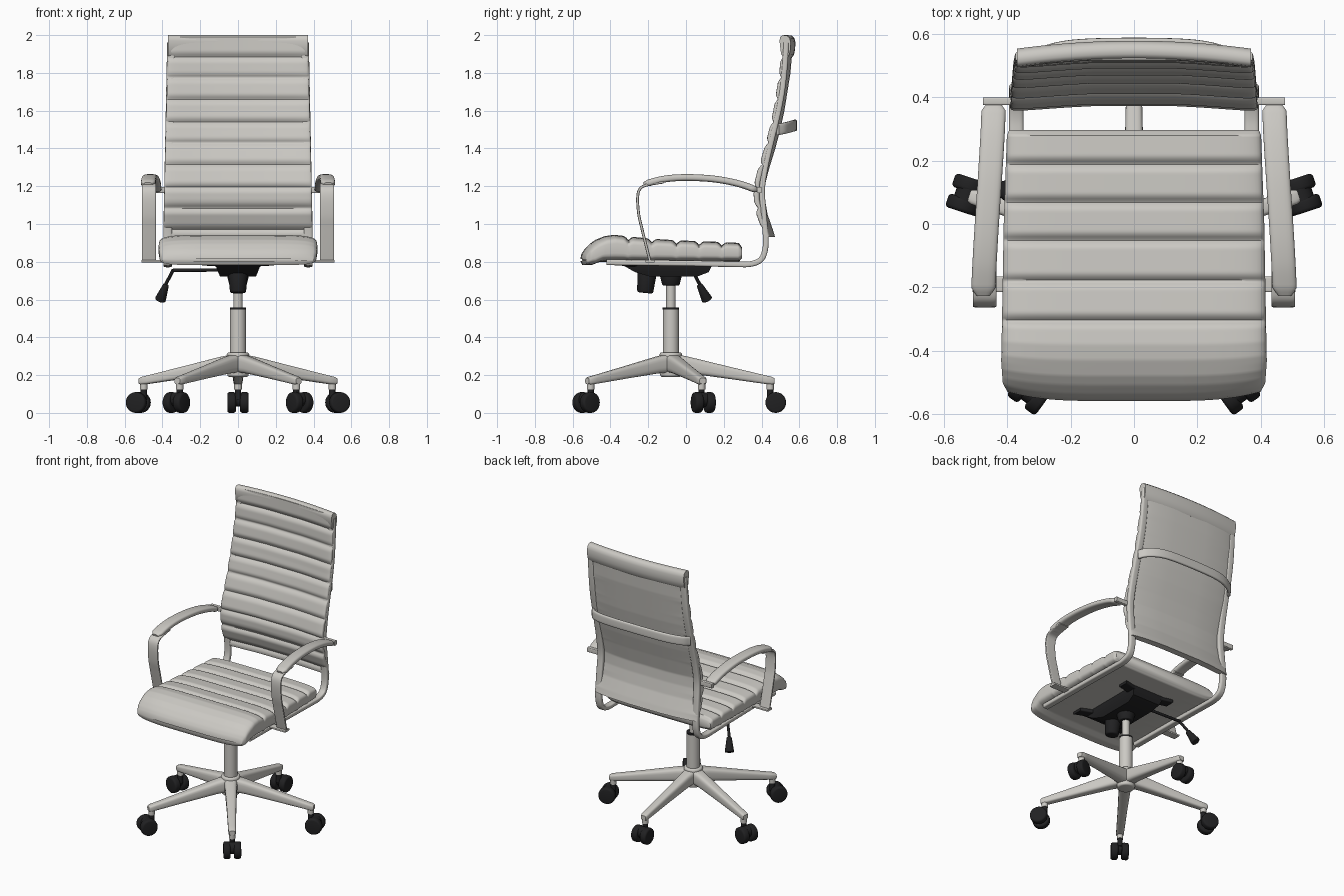
import bpy, bmesh, math
from mathutils import Vector, Matrix

if "Cube" in bpy.data.objects:
    bpy.data.objects.remove(bpy.data.objects["Cube"])


def material(name, rgb):
    m = bpy.data.materials.new(name)
    m.diffuse_color = (*rgb, 1)
    m.use_nodes = True
    m.node_tree.nodes["Principled BSDF"].inputs["Base Color"].default_value = m.diffuse_color
    return m


GREY = material("warm light grey", (0.60, 0.585, 0.55))
BLACK = material("black plastic", (0.015, 0.015, 0.016))


def finish(name, bm, mat, angle=40):
    bmesh.ops.recalc_face_normals(bm, faces=bm.faces)
    me = bpy.data.meshes.new(name)
    bm.to_mesh(me)
    bm.free()
    me.materials.append(mat)
    me.shade_smooth()
    me.set_sharp_from_angle(angle=math.radians(angle))
    ob = bpy.data.objects.new(name, me)
    bpy.context.collection.objects.link(ob)
    return ob


def loft(name, rings, mat, angle=40):
    bm = bmesh.new()
    vs = [[bm.verts.new(p) for p in r] for r in rings]
    n = len(vs[0])
    for a, b in zip(vs, vs[1:]):
        for i in range(n):
            bm.faces.new((a[i], a[(i + 1) % n], b[(i + 1) % n], b[i]))
    bm.faces.new(vs[0])
    bm.faces.new(vs[-1])
    return finish(name, bm, mat, angle)


def cyl(name, p1, p2, r1, r2, mat, bevel=0.0, seg=32):
    p1, p2 = Vector(p1), Vector(p2)
    d = p2 - p1
    bm = bmesh.new()
    bmesh.ops.create_cone(bm, cap_ends=True, segments=seg, radius1=r1, radius2=r2, depth=d.length)
    if bevel:
        rim = [e for e in bm.edges if abs(e.verts[0].co.z - e.verts[1].co.z) < 1e-6]
        bmesh.ops.bevel(bm, geom=rim, offset=bevel, segments=3, profile=0.5, affect='EDGES')
    rot = d.to_track_quat('Z', 'Y').to_matrix().to_4x4()
    bm.transform(Matrix.Translation((p1 + p2) / 2) @ rot)
    return finish(name, bm, mat)


def superellipse(n, p):
    out = []
    for i in range(n):
        a = 2 * math.pi * (i + 0.5) / n
        c, s = math.cos(a), math.sin(a)
        out.append((math.copysign(abs(c) ** p, c), math.copysign(abs(s) ** p, s)))
    return out


def interp(table, t):
    for (a, u), (b, v) in zip(table, table[1:]):
        if t <= b:
            return u + (v - u) * max(0, t - a) / (b - a)
    return table[-1][1]


def smooth_path(pts, steps=8):
    p = [Vector(q) for q in pts]
    p = [2 * p[0] - p[1]] + p + [2 * p[-1] - p[-2]]
    out = []
    for a, b, c, d in zip(p, p[1:], p[2:], p[3:]):
        for k in range(steps):
            t = k / steps
            out.append(0.5 * (2 * b + (c - a) * t + (2 * a - 5 * b + 4 * c - d) * t * t
                              + (3 * b - a - 3 * c + d) * t ** 3))
    return out + [p[-2]]


def sweep(name, pts, side, w, t, mat, p=0.5, round_ends=False, steps=8):
    path, side = smooth_path(pts, steps), Vector(side)
    rings, last = [], len(path) - 1
    for i, q in enumerate(path):
        tan = path[min(i + 1, last)] - path[max(i - 1, 0)]
        nor = tan.cross(side).normalized()
        k = min(1, 0.55 + 0.25 * min(i, last - i)) if round_ends else 1
        rings.append([q + side * (c * w / 2 * k) + nor * (s * t / 2 * k) for c, s in superellipse(20, p)])
    return loft(name, rings, mat)


def groove(t, seams, depth, width):
    d = min(abs(t - s) for s in seams)
    return depth * max(0, 1 - d / width) ** 2


# Seat cushion: cross-sections along y with stitched grooves on top
seat_top = [(-.56, .815), (-.555, .84), (-.54, .864), (-.51, .895), (-.48, .916), (-.43, .936), (-.38, .943),
            (-.305, .934), (-.18, .922), (-.05, .914), (.07, .909), (.19, .905), (.28, .90), (.297, .875)]
seat_low = [(-.56, .805), (-.55, .782), (-.5, .783), (-.455, .80), (.28, .80), (.297, .82)]
seat_half = [(-.56, .40), (-.53, .415), (-.45, .42), (0, .412), (.28, .402), (.297, .395)]
rings = []
for i in range(151):
    y = -.56 + .857 * i / 150
    lo = interp(seat_low, y)
    hi = interp(seat_top, y) - groove(y, [-.305, -.18, -.05, .07, .19], .02, .03)
    hw = interp(seat_half, y)
    front = max(0, min(1, (-.3 - y) / .26))
    rings.append([(hw * c, y + .03 * front * abs(c) ** 4, (lo + hi) / 2 + s * (hi - lo) / 2)
                  for c, s in superellipse(48, .38)])
loft("seat_cushion", rings, GREY, 50)

# Backrest panel: cross-sections along z, concave across, grooved at the front
back_front = [(.93, .405), (.97, .393), (1.05, .365), (1.13, .351), (1.2, .349), (1.3, .375), (1.4, .406),
              (1.5, .432), (1.6, .454), (1.8, .486), (1.9, .494), (2, .497)]
back_half = [(.93, .395), (1.2, .39), (1.6, .38), (2, .368)]
seams = [.97, 1.085, 1.195, 1.315, 1.43, 1.54, 1.66, 1.775, 1.885]
rings = []
for i in range(161):
    z = .93 + 1.06 * i / 160
    f = interp(back_front, z)
    lo, hi, hw = f + groove(z, seams, .017, .035), f + .045, interp(back_half, z)
    rings.append([(hw * c, (lo + hi) / 2 + s * (hi - lo) / 2 + .025 * (1 - c * c), z)
                  for c, s in superellipse(48, .4)])
loft("backrest_panel", rings, GREY, 50)

# Rolled headrest along the top edge
roll = [(.503, 1.90), (.495, 1.97), (.499, 1.99), (.512, 2.0), (.535, 1.997), (.548, 1.985), (.554, 1.965),
        (.553, 1.925), (.546, 1.895), (.535, 1.88), (.52, 1.88)]
loft("headrest_roll", [[(x, y + .025 * (1 - (x / .37) ** 2), z) for y, z in roll]
                       for x in [-.37 + .037 * i for i in range(21)]], GREY, 50)

# Crossbar behind the back
sweep("back_crossbar", [(-.37, .485, 1.50), (-.335, .525, 1.508), (-.25, .562, 1.518), (-.12, .576, 1.522),
                        (.12, .576, 1.522), (.25, .562, 1.518), (.335, .525, 1.508), (.37, .485, 1.50)],
      (0, 0, 1), .06, .022, GREY)

# Side frames and armrests, mirrored left and right
frame = [(-.42, .797), (0, .792), (.25, .787), (.34, .788), (.395, .81), (.418, .86), (.422, .93), (.412, 1.05),
         (.403, 1.18), (.42, 1.3), (.447, 1.42), (.483, 1.57), (.508, 1.7), (.524, 1.85), (.53, 1.96)]
pad = [(.443, .38, 1.178), (.447, .28, 1.213), (.455, .15, 1.238), (.465, 0, 1.246), (.472, -.12, 1.237),
       (.477, -.225, 1.21)]
strut = [(-.12, 1.222), (-.20, 1.208), (-.242, 1.188), (-.256, 1.14), (-.25, 1.05), (-.232, .97), (-.205, .86),
         (-.19, .802)]
for s, n in ((-1, "left"), (1, "right")):
    sweep(n + "_back_frame", [(s * (.372 - .02 * max(0, z - 1)), y, z) for y, z in frame],
          (1, 0, 0), .045, .03, GREY)
    sweep(n + "_arm_pad", [(s * x, y, z) for x, y, z in pad], (1, 0, 0), .077, .036, GREY, .6, True)
    sweep(n + "_arm_strut", [(s * .472, y, z) for y, z in strut], (1, 0, 0), .075, .015, GREY, .35)
    sweep(n + "_arm_foot", [(s * .36, -.19, .803), (s * .51, -.19, .803)], (0, 1, 0), .05, .014, GREY, .35)
    sweep(n + "_arm_bracket", [(s * .36, .388, 1.18), (s * .477, .388, 1.18)], (0, 1, 0), .025, .032, GREY, .35)

# Tilt mechanism under the seat


def rect(x, y0, y1, z):
    return [(-x, y0, z), (x, y0, z), (x, y1, z), (-x, y1, z)]


loft("mechanism_housing", [rect(.095, -.19, .06, .722), rect(.105, -.27, .12, .745), rect(.12, -.34, .14, .785),
                           rect(.12, -.34, .14, .803)], BLACK)
for s, n in ((-1, "left"), (1, "right")):
    for y, m in ((-.33, "front"), (.12, "rear")):
        sweep(f"{n}_{m}_mount_arm", [(s * .06, y * .8, .785), (s * .19, y, .793)], (0, 1, 0), .07, .025, BLACK, .35)
cyl("column_collar", (0, -.08, .675), (0, -.08, .735), .045, .06, BLACK, .006)
cyl("tension_knob", (0, -.217, .635), (0, -.205, .75), .042, .052, BLACK, .01)
cyl("lever_rod", (-.05, .02, .757), (-.345, .035, .755), .009, .009, BLACK, seg=12)
cyl("lever_bend", (-.343, .033, .757), (-.388, .078, .67), .009, .009, BLACK, seg=12)
cyl("lever_handle", (-.38, .07, .68), (-.412, .113, .597), .015, .03, BLACK, .007)

# Gas column and hub
cyl("upper_column", (0, -.08, .54), (0, -.08, .70), .025, .025, GREY)
cyl("column_ring", (0, -.08, .548), (0, -.08, .558), .0435, .0435, BLACK)
cyl("lower_column", (0, -.08, .28), (0, -.08, .552), .043, .043, GREY)
cyl("base_hub", (0, -.08, .19), (0, -.08, .32), .056, .06, GREY, .012)

# Five legs with twin-wheel casters
leg = [(.03, .262, .085, .096), (.10, .252, .075, .088), (.30, .214, .06, .066), (.50, .176, .05, .046),
       (.535, .17, .048, .042), (.548, .169, .036, .03)]
for k in range(5):
    a = math.radians(90 + 72 * k)
    u, v, o = Vector((math.cos(a), math.sin(a), 0)), Vector((-math.sin(a), math.cos(a), 0)), Vector((0, -.08, 0))
    up = Vector((0, 0, 1))
    loft(f"base_leg_{k + 1}", [[o + u * r + v * (c * w / 2) + up * (z + s * h / 2)
                                for c, s in superellipse(20, .55)] for r, z, w, h in leg], GREY)
    stem = o + u * .525
    cyl(f"leg_socket_{k + 1}", stem + up * .125, stem + up * .175, .02, .02, GREY, seg=20)
    cyl(f"caster_stem_{k + 1}", stem + up * .07, stem + up * .13, .017, .017, BLACK, seg=16)
    hub = o + u * .555 + up * .055
    cyl(f"caster_body_{k + 1}", hub - v * .02 + up * .016, hub + v * .02 + up * .016, .038, .038, BLACK, seg=24)
    for s, n in ((-1, "a"), (1, "b")):
        cyl(f"caster_wheel_{k + 1}{n}", hub + v * (s * .011), hub + v * (s * .056), .055, .055, BLACK, .012)
